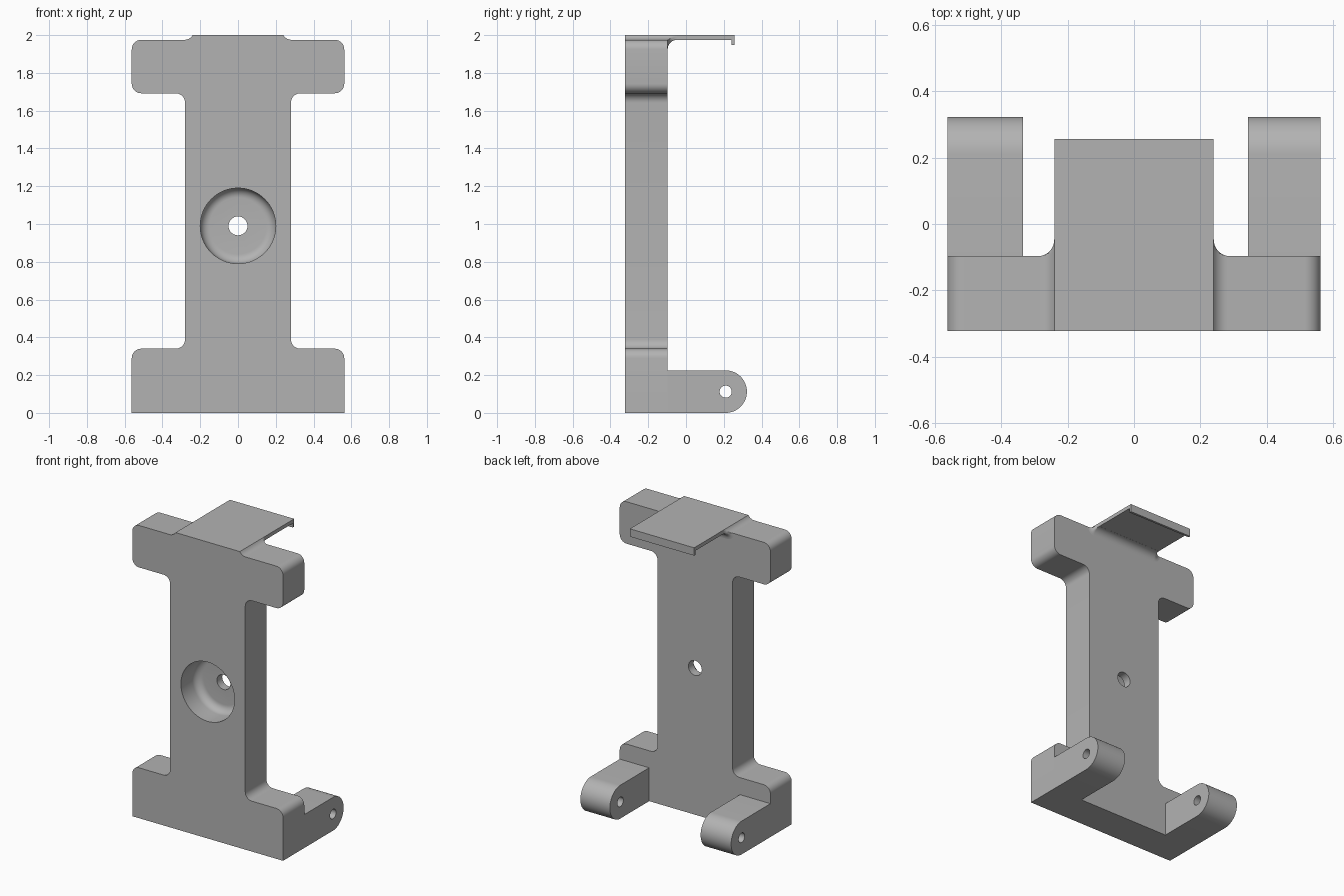
import bpy, bmesh
from math import sin, cos, pi, radians
from mathutils import Vector

cube = bpy.data.objects.get("Cube")
if cube:
    bpy.data.objects.remove(cube, do_unlink=True)

grey = bpy.data.materials.new("plain grey")
grey.use_nodes = True
GREY = (0.45, 0.45, 0.45, 1)
grey.diffuse_color = GREY
grey.node_tree.nodes["Principled BSDF"].inputs["Base Color"].default_value = GREY

FRONT, BACK = -0.323, -0.097
HALF, WEB, PLATE = 0.5625, 0.28, 0.24
TOP, SHOULDER, R = 2.0, 1.975, 0.05


def loft(name, rings):
    """Closed solid through matching rings of points."""
    bm = bmesh.new()
    loops = [[bm.verts.new(p) for p in ring] for ring in rings]
    n = len(loops[0])
    for a, b in zip(loops, loops[1:]):
        for i in range(n):
            j = (i + 1) % n
            bm.faces.new((a[i], a[j], b[j], b[i]))
    bm.faces.new(loops[0])
    bm.faces.new(loops[-1])
    bmesh.ops.recalc_face_normals(bm, faces=bm.faces)
    mesh = bpy.data.meshes.new(name)
    bm.to_mesh(mesh)
    bm.free()
    mesh.materials.append(grey)
    obj = bpy.data.objects.new(name, mesh)
    bpy.context.collection.objects.link(obj)
    return obj


def along_y(outline, y0, y1):
    return [[(x, y, z) for x, z in outline] for y in (y0, y1)]


def along_x(outline, x0, x1):
    return [[(x, y, z) for y, z in outline] for x in (x0, x1)]


def circle(radius, n=64):
    return [(radius * cos(2 * pi * i / n), radius * sin(2 * pi * i / n)) for i in range(n)]


def rounded(prev, corner, nxt, r, steps=8):
    """Arc replacing a right-angled corner."""
    c = Vector(corner)
    u = (Vector(prev) - c).normalized() * r
    v = (Vector(nxt) - c).normalized() * r
    angles = [pi / 2 * i / steps for i in range(steps + 1)]
    return [tuple(c + u * (1 - sin(a)) + v * (1 - cos(a))) for a in angles]


def cut(obj, cutter):
    mod = obj.modifiers.new("cut", "BOOLEAN")
    mod.operation = "DIFFERENCE"
    mod.solver = "EXACT"
    mod.object = cutter
    bpy.context.view_layer.objects.active = obj
    bpy.ops.object.modifier_apply(modifier=mod.name)
    bpy.data.objects.remove(cutter, do_unlink=True)


def smooth(obj):
    bpy.ops.object.select_all(action="DESELECT")
    obj.select_set(True)
    bpy.context.view_layer.objects.active = obj
    bpy.ops.object.shade_smooth_by_angle(angle=radians(30))


def shoulder_arc(steps=6):
    """Concave blend from the shoulder up to the plate."""
    cx = PLATE + R * sin(pi / 3)
    angles = [pi / 3 * i / steps for i in range(steps + 1)]
    return [(cx - R * sin(a), SHOULDER + R * (1 - cos(a))) for a in angles]


# I-shaped body
corners = [(HALF, 0), (HALF, 0.34), (WEB, 0.34), (WEB, 1.692),
           (HALF, 1.692), (HALF, SHOULDER), (PLATE, SHOULDER)]
side = [corners[0]]
for p, c, n in zip(corners, corners[1:], corners[2:]):
    side += rounded(p, c, n, R)
side += shoulder_arc()
outline = side + [(-x, z) for x, z in reversed(side)]
body = loft("body", along_y(outline, FRONT, BACK))

# Round pocket with a filleted floor, and the through hole
HOLE_Z, FLOOR = 0.99, FRONT + 0.17
steps = [(0.2, FRONT - 0.1)]
for i in range(9):
    a = pi / 2 * i / 8
    steps.append((0.2 - R * (1 - cos(a)), FLOOR - R * (1 - sin(a))))
cut(body, loft("pocket_cutter", [[(x, y, z + HOLE_Z) for x, z in circle(r)] for r, y in steps]))
hole = [(x, z + HOLE_Z) for x, z in circle(0.05, 32)]
cut(body, loft("hole_cutter", along_y(hole, -1, 1)))
smooth(body)

# Rounded hinge arms with pin holes
ARM_R, PIN_Y = 0.1125, 0.21
arm_outline = [(BACK, 0)]
for i in range(25):
    a = -pi / 2 + pi * i / 24
    arm_outline.append((PIN_Y + ARM_R * cos(a), ARM_R * (1 + sin(a))))
arm_outline.append((BACK, 2 * ARM_R))
pin = [(y + PIN_Y, z + ARM_R) for y, z in circle(0.032, 32)]
for name, x0, x1 in (("right_arm", -HALF, -0.335), ("left_arm", 0.343, HALF)):
    arm = loft(name, along_x(arm_outline, x0, x1))
    cut(arm, loft("pin_cutter", along_x(pin, -1, 1)))
    smooth(arm)

# Top plate with a hooked lip
END, LIP = 0.256, 0.015
plate = [(BACK, TOP), (END, TOP), (END, 1.947), (END - LIP, 1.947),
         (END - LIP, SHOULDER), (BACK, SHOULDER)]
loft("top_plate", along_x(plate, -PLATE, PLATE))

# Flared blend between the plate and the back of the body
rings = []
for i in range(9):
    a = pi / 2 * i / 8
    f = max(R * (1 - sin(a)), 0.0005)
    y = BACK + R * (1 - cos(a))
    half = [(min(x, PLATE + f), z) for x, z in reversed(shoulder_arc())]
    for k in range(1, 7):
        b = pi / 2 * k / 6
        half.append((PLATE + f * cos(b), SHOULDER - f * sin(b)))
    ring = half + [(-x, z) for x, z in reversed(half)]
    rings.append([(x, y, z) for x, z in ring])
smooth(loft("plate_blend", rings))
